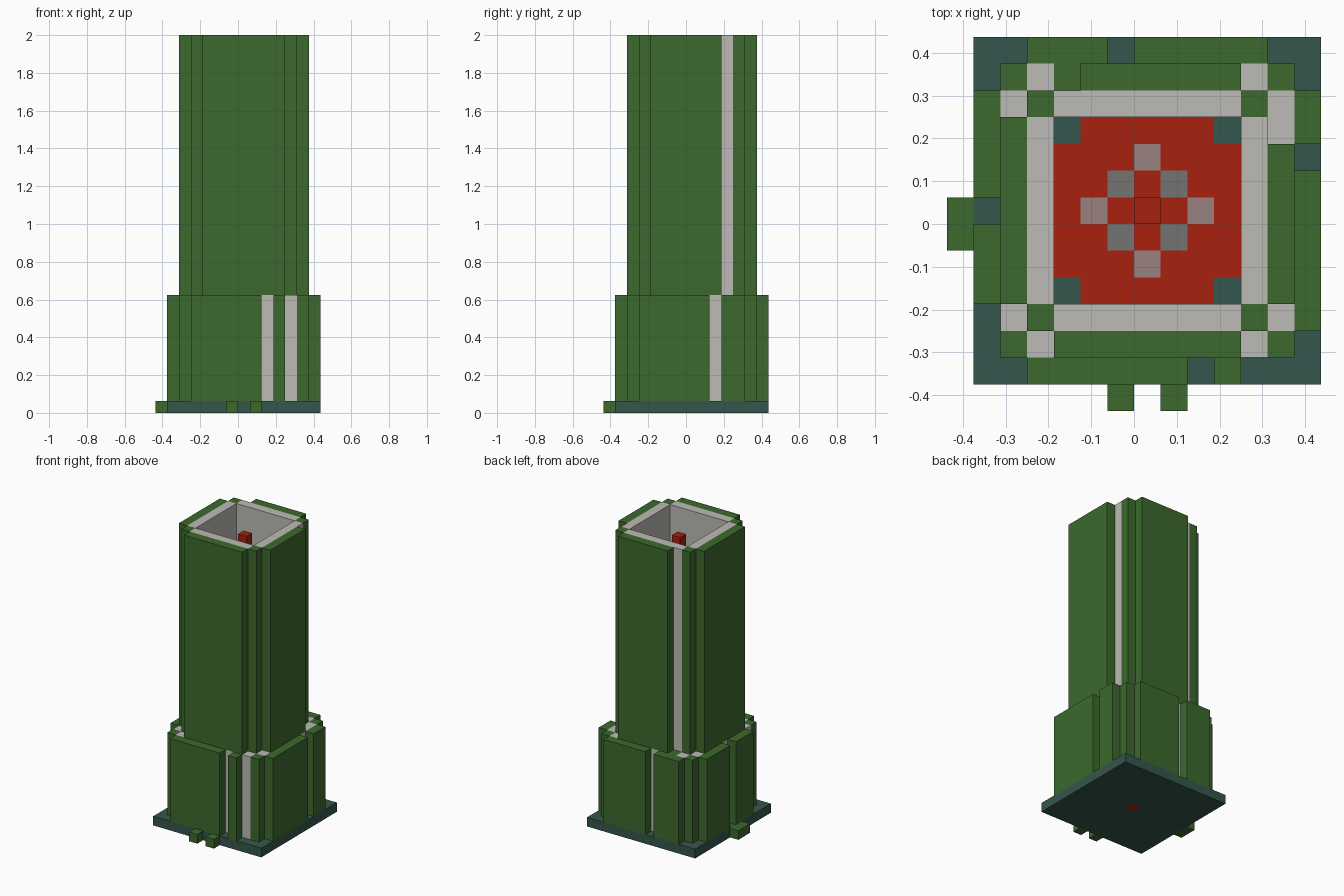
import bpy
import bmesh

if "Cube" in bpy.data.objects:
    bpy.data.objects.remove(bpy.data.objects["Cube"], do_unlink=True)

U = 1 / 16          # size of one block
HALF = 7 * U        # offset from block grid to world centre
LOW, TOP = 10, 32   # heights of skirt and tower in blocks


def material(name, rgb):
    lin = [((c / 255 + 0.055) / 1.055) ** 2.4 for c in rgb]
    mat = bpy.data.materials.new(name)
    mat.use_nodes = True
    mat.diffuse_color = (*lin, 1)
    mat.node_tree.nodes["Principled BSDF"].inputs["Base Color"].default_value = (*lin, 1)
    return mat


green = material("leaf green", (60, 105, 45))
teal = material("dark teal", (53, 86, 76))
white = material("warm white", (190, 187, 182))
red = material("red", (168, 33, 14))
grey = material("mid grey", (115, 115, 114))
rose = material("rose grey", (153, 129, 128))


def finish(name, bm, mats):
    mesh = bpy.data.meshes.new(name)
    bm.to_mesh(mesh)
    bm.free()
    for m in mats:
        mesh.materials.append(m)
    obj = bpy.data.objects.new(name, mesh)
    bpy.context.collection.objects.link(obj)
    return obj


def block(name, mat, xs, ys, zs):
    """Box covering the inclusive block ranges xs, ys and the heights zs."""
    lo = (xs[0], ys[0], zs[0])
    hi = (xs[-1] + 1, ys[-1] + 1, zs[-1])
    bm = bmesh.new()
    bmesh.ops.create_cube(bm, size=1)
    for v in bm.verts:
        p = [hi[k] * U if v.co[k] > 0 else lo[k] * U for k in range(3)]
        v.co = (p[0] - HALF, p[1] - HALF, p[2])
    return finish(name, bm, [mat])


# Base plate, built around the central pole
base = (0, 1)
block("base_front", teal, (1, 13), (1, 6), base)
block("base_back", teal, (1, 13), (8, 13), base)
block("base_right", teal, (1, 6), (7,), base)
block("base_left", teal, (8, 13), (7,), base)

# Small steps around the base
for x in (6, 8):
    block("front_step", green, (x,), (0,), base)
block("side_step", green, (0,), (6, 7), base)

# Skirt: outer panels separated by slits
skirt = (1, LOW)
for span in ((3, 8), (10,)):
    block("skirt_front_panel", green, span, (1,), skirt)
for span in ((3, 5), (7, 11)):
    block("skirt_back_panel", green, span, (13,), skirt)
for span in ((4, 6), (8, 11)):
    block("skirt_right_panel", green, (1,), span, skirt)
for span in ((3, 8), (10, 11)):
    block("skirt_left_panel", green, (13,), span, skirt)

# Skirt lining and corner posts
block("lining_front", white, (3, 11), (2,), skirt)
block("lining_back_inner", white, (3,), (12,), skirt)
block("lining_back_post", green, (4,), (12,), skirt)
block("lining_back", white, (5, 11), (12,), skirt)
for x in (2, 12):
    block("lining_side", white, (x,), (3, 11), skirt)
    for y in (2, 12):
        block("skirt_corner_post", green, (x,), (y,), skirt)

# Tower: white inner walls and green corner posts
shaft = (1, TOP)
for c in (3, 11):
    block("tower_wall_y", white, (4, 10), (c,), shaft)
    block("tower_wall_x", white, (c,), (4, 10), shaft)
    for y in (3, 11):
        block("tower_corner_post", green, (c,), (y,), shaft)

# Tower cladding
upper = (LOW, TOP)
block("tower_front_panel", green, (4, 10), (2,), upper)
block("tower_back_panel", green, (5, 10), (12,), upper)
block("tower_right_panel", green, (2,), (4, 10), upper)
block("tower_left_panel", green, (12,), (4, 9), upper)

# Patterned floor inside the tower
bm = bmesh.new()
bmesh.ops.create_grid(bm, x_segments=7, y_segments=7, size=3.5 * U)
for f in bm.faces:
    c = f.calc_center_median()
    d = tuple(sorted((round(abs(c.x) / U), round(abs(c.y) / U))))
    f.material_index = {(3, 3): 1, (1, 1): 2, (0, 2): 3}.get(d, 0)
floor = finish("shaft_floor", bm, [red, teal, grey, rose])
floor.location = (U / 2, U / 2, 2 * U)

# Central pole
block("central_pole", red, (7,), (7,), (0, TOP - 1))
